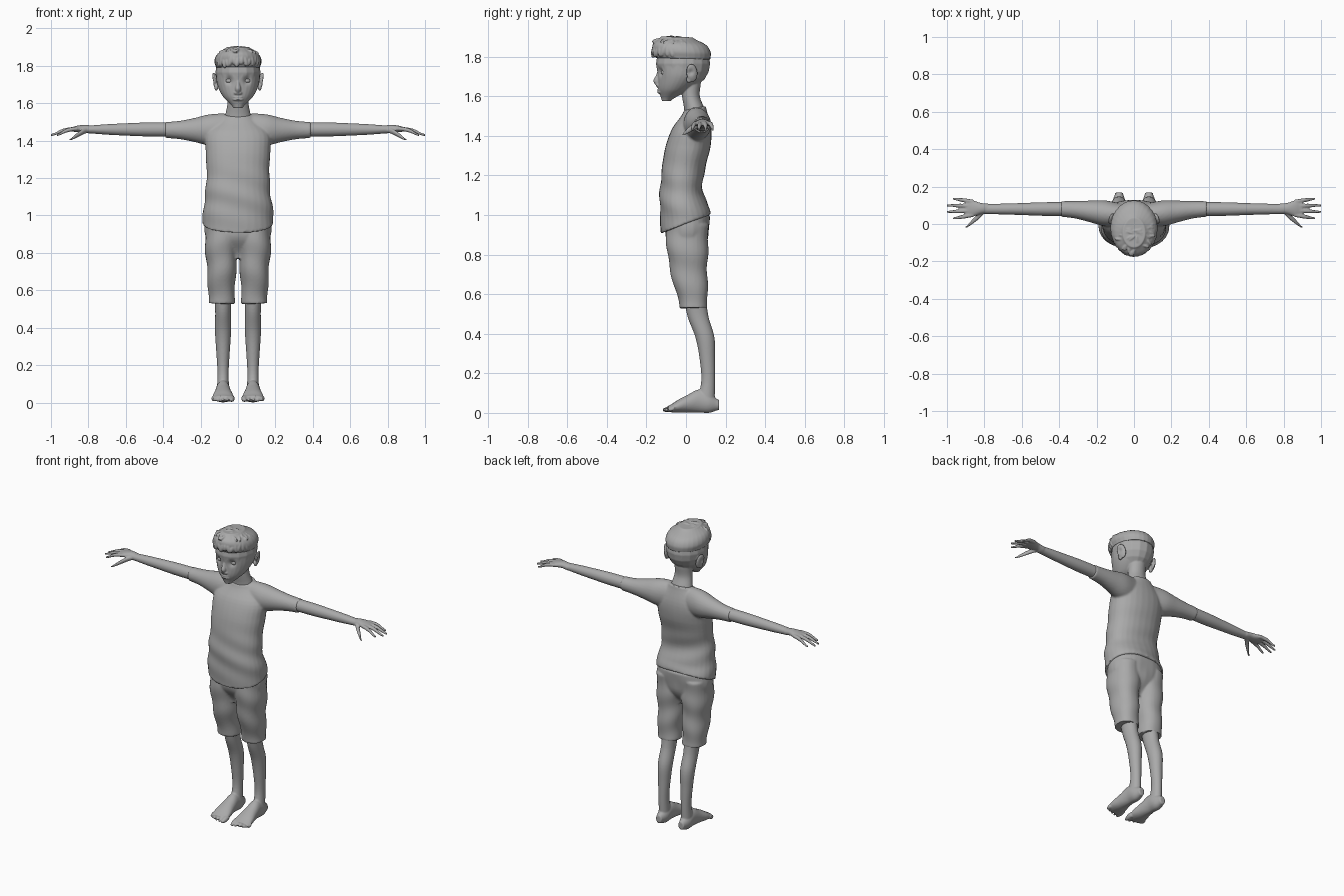
import bpy, bmesh, math, random
from mathutils import Vector, Matrix, Euler

random.seed(4)
if "Cube" in bpy.data.objects:
    bpy.data.objects.remove(bpy.data.objects["Cube"])

GREY = (0.4, 0.4, 0.4, 1)
grey = bpy.data.materials.new("plain grey")
grey.use_nodes = True
grey.diffuse_color = GREY
grey.node_tree.nodes["Principled BSDF"].inputs["Base Color"].default_value = GREY


def sample(profile, t):
    """Catmull-Rom value of an evenly spaced profile at t from 0 to 1; a plain number is constant."""
    if not isinstance(profile, (list, tuple)):
        return profile
    last = len(profile) - 1
    i = min(int(t * last), last - 1)
    t = t * last - i
    a, b, c, d = (profile[max(0, min(last, i + k))] for k in (-1, 0, 1, 2))
    return b + t / 2 * (c - a + t * (2 * a - 5 * b + 4 * c - d + t * (3 * (b - c) + d - a)))


def loft(bm, axis, start, end, ru, rv, u=0, v=0, tilt=0, mirror=False, power=2.0, sides=28, steps=28):
    """Closed tube along an axis; u, v place its centre and ru, rv are its radii."""
    for side in ((1, -1) if mirror else (1,)):
        loops = []
        for step in range(steps + 1):
            t = step / steps
            cu, cv, wide, deep, lean = (sample(p, t) for p in (u, v, ru, rv, tilt))
            loop = []
            for k in range(sides):
                c, s = math.cos(math.tau * k / sides), math.sin(math.tau * k / sides)
                du = wide * math.copysign(abs(c) ** (2 / power), c)
                dv = deep * math.copysign(abs(s) ** (2 / power), s)
                w = start + (end - start) * t + lean * dv
                x, y, z = {"z": (cu + du, cv + dv, w), "x": (w, cu + du, cv + dv), "y": (cu + du, w, cv + dv)}[axis]
                loop.append(bm.verts.new((x * side, y, z)))
            loops.append(loop)
        for low, high in zip(loops, loops[1:]):
            for k in range(sides):
                bm.faces.new((low[k], low[k - 1], high[k - 1], high[k]))
        bm.faces.new(loops[0])
        bm.faces.new(loops[-1])


def ball(bm, place, size, turn=(0, 0, 0), mirror=False):
    for side in ((1, -1) if mirror else (1,)):
        matrix = (Matrix.Diagonal((side, 1, 1, 1)) @ Matrix.Translation(place)
                  @ Euler(turn).to_matrix().to_4x4() @ Matrix.Diagonal((*size, 1)))
        bmesh.ops.create_uvsphere(bm, u_segments=16, v_segments=10, radius=1, matrix=matrix)


def finish(name, bm, voxel, smooth=2, shape=None):
    """Fuse the overlapping volumes into one smooth skin, then shape it."""
    bmesh.ops.recalc_face_normals(bm, faces=bm.faces)
    mesh = bpy.data.meshes.new(name)
    bm.to_mesh(mesh)
    bm.free()
    part = bpy.data.objects.new(name, mesh)
    bpy.context.collection.objects.link(part)
    fuse = part.modifiers.new("fuse", "REMESH")
    fuse.mode, fuse.voxel_size = "VOXEL", voxel
    relax = part.modifiers.new("relax", "SMOOTH")
    relax.factor, relax.iterations = 0.5, smooth
    bpy.ops.object.select_all(action="DESELECT")
    part.select_set(True)
    bpy.context.view_layer.objects.active = part
    bpy.ops.object.convert(target="MESH")
    if shape:
        moves = [shape(vert.co, vert.normal) for vert in part.data.vertices]
        for vert, move in zip(part.data.vertices, moves):
            vert.co += move
    part.data.materials.clear()
    part.data.materials.append(grey)
    bpy.ops.object.shade_smooth_by_angle(angle=math.radians(50))


# Head and neck: skull, jaw, neck, nose, nostrils, lips, ears
bm = bmesh.new()
ball(bm, (0, -.015, 1.765), (.121, .137, .13))
loft(bm, "z", 1.575, 1.755, v=[-.1, -.06, -.03, -.015], ru=[.025, .08, .11, .118], rv=[.022, .08, .112, .133])
loft(bm, "z", 1.46, 1.67, v=[.045, .043, .025, .025], ru=[.085, .07, .056, .055], rv=[.055, .052, .045, .05])
loft(bm, "z", 1.74, 1.645, v=[-.128, -.135, -.143, -.135], ru=[.009, .01, .016, .012], rv=[.012, .016, .022, .012])
ball(bm, (.012, -.138, 1.655), (.01, .014, .009), mirror=True)
for height in (1.62, 1.633):
    ball(bm, (0, -.131, height), (.03, .014, .007))
ball(bm, (.122, .03, 1.718), (.011, .03, .047), (.2, .15, .35), mirror=True)
ball(bm, (.116, .015, 1.685), (.01, .014, .018), mirror=True)


def face_shape(co, normal):
    """Sink the eye sockets and the ear bowls."""
    point = Vector((abs(co.x), co.y, co.z))
    socket = math.exp(-((point - Vector((.047, -.13, 1.722))).length / .02) ** 2)
    bowl = math.exp(-((point - Vector((.13, .022, 1.722))).length / .015) ** 2)
    return Vector((-.01 * bowl * math.copysign(1, co.x), .016 * socket, 0))


finish("head", bm, .004, shape=face_shape)

# Eyes
bm = bmesh.new()
ball(bm, (.047, -.109, 1.72), (.022, .018, .014), (0, 0, .2), mirror=True)
finish("eyes", bm, .003)

# Hair: cap, fringe locks and ruffled crown
bm = bmesh.new()
loft(bm, "z", 1.79, 1.9, v=[-.015, -.022, -.032, -.046], ru=[.118, .126, .11, .06],
     rv=[.138, .147, .133, .08], tilt=-.03)
for i in range(-7, 8):
    angle = math.radians(10 * i)
    ball(bm, (.112 * math.sin(angle), -.025 - .137 * math.cos(angle), random.uniform(1.815, 1.835)),
         (.014, .014, random.uniform(.025, .04)), (-.15, random.uniform(-.4, .4), angle))
for i in range(45):
    angle, reach = random.uniform(0, math.tau), random.uniform(.2, .95)
    x, y = reach * math.cos(angle), reach * math.sin(angle)
    ball(bm, (.095 * x, .115 * y - .045, 1.898 - .03 * reach ** 2 - .01 * y),
         (.028, .008, .009), (0, .3 * reach, angle + random.uniform(-.5, .5)))
finish("hair", bm, .004, smooth=1)

# Arms, palms, fingers and thumbs
bm = bmesh.new()
loft(bm, "x", .3, .8, u=.08, v=1.46, ru=[.037, .037, .036, .032, .029, .026],
     rv=[.039, .038, .037, .033, .028, .021], mirror=True)
loft(bm, "x", .78, .9, u=.083, v=[1.46, 1.465, 1.463, 1.46], ru=[.026, .03, .043, .043],
     rv=[.021, .02, .017, .01], mirror=True)
for k in range(4):
    root, tip = .048 + .024 * k, .03 + .035 * k
    reach = 1.004 - .016 * (k - 1.5) ** 2
    loft(bm, "x", .86, reach, u=[root, (root + tip) / 2, tip], v=[1.464, 1.455, 1.43],
         ru=[.011, .011, .006], rv=[.011, .011, .006], mirror=True, sides=12)
loft(bm, "x", .8, .9, u=[.068, .04, .01, -.017], v=[1.457, 1.445, 1.425, 1.405],
     ru=[.014, .017, .012, .005], rv=[.014, .015, .012, .005], mirror=True, sides=12)
finish("arms", bm, .0045)

# Legs, feet and toes
bm = bmesh.new()
loft(bm, "z", .6, .05, u=.08, v=[.045, .06, .096, .108, .112, .1], ru=[.048, .042, .043, .036, .03, .033],
     rv=[.056, .053, .048, .039, .035, .045], mirror=True)
loft(bm, "y", .168, -.09, u=.08, v=[.04, .05, .06, .048, .034, .02], ru=[.02, .036, .038, .045, .055, .055],
     rv=[.025, .05, .058, .046, .033, .016], mirror=True)
for k in range(5):
    thick = .012 if k else .016
    loft(bm, "y", -.06, .002 * k * k - .117, u=.034 + .024 * k, v=[.024, .019, .014],
         ru=[thick, thick, thick / 2], rv=[thick, thick, thick / 2], mirror=True, sides=12)
finish("legs", bm, .005)


# Shorts
def shorts_folds(co, normal):
    return normal * .003 * math.sin(38 * co.z + 14 * abs(co.x) + 9 * co.y)


bm = bmesh.new()
loft(bm, "z", .53, .95, u=.088, v=[.04, .025, .012, .007, .005], ru=[.07, .073, .08, .088, .085],
     rv=[.07, .084, .096, .105, .108], mirror=True, power=2.2)
loft(bm, "z", .77, 1, v=.007, ru=[.1, .176, .172], rv=[.05, .105, .112], power=2.3)
finish("shorts", bm, .007, shape=shorts_folds)


# Shirt with short sleeves, its hem lower at the front
def shirt_folds(co, normal):
    waist = math.exp(-((co.z - 1.1) / .14) ** 2)
    return normal * .004 * waist * math.sin(42 * co.z + 13 * co.x + 8 * co.y)


bm = bmesh.new()
loft(bm, "z", .955, 1.54, v=[0, -.015, -.023, -.01, .01, .03, .045],
     ru=[.19, .184, .171, .168, .173, .168, .08], rv=[.128, .118, .107, .11, .114, .097, .055],
     tilt=[.38, .1, 0, 0, 0, 0, .2], power=2.2)
loft(bm, "x", 0, .39, u=[.045, .05, .057, .067, .076, .08], v=1.457, ru=[.055, .062, .069, .058, .047, .042],
     rv=[.08, .088, .083, .064, .049, .043], mirror=True)
finish("shirt", bm, .007, shape=shirt_folds)
